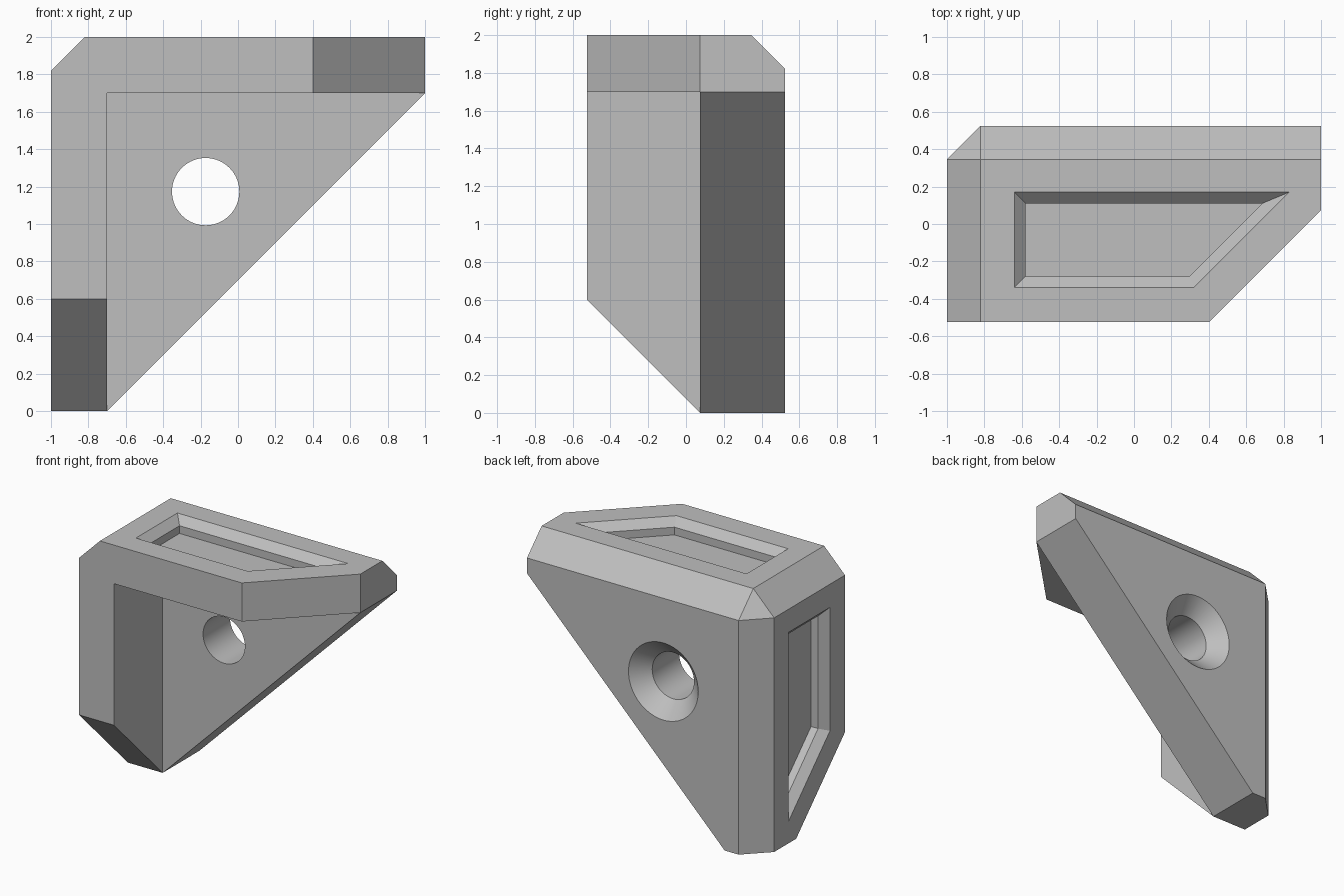
import bpy
import bmesh
from math import cos, sin, pi, radians
from mathutils import Vector

cube = bpy.data.objects.get("Cube")
if cube:
    bpy.data.objects.remove(cube, do_unlink=True)

grey = bpy.data.materials.new("grey plastic")
grey.use_nodes = True
colour = (0.52, 0.52, 0.52, 1)
grey.diffuse_color = colour
grey.node_tree.nodes["Principled BSDF"].inputs["Base Color"].default_value = colour

DEPTH = 0.525      # half depth, front to back
WALL = 0.3         # flange thickness
SHELF = 0.075      # front face of the web
CHAMFER = 0.18


def make_object(name, bm):
    bmesh.ops.recalc_face_normals(bm, faces=bm.faces)
    mesh = bpy.data.meshes.new(name)
    bm.to_mesh(mesh)
    bm.free()
    mesh.materials.append(grey)
    obj = bpy.data.objects.new(name, mesh)
    bpy.context.collection.objects.link(obj)
    return obj


def box(bm, low, high):
    low, high = Vector(low), Vector(high)
    verts = bmesh.ops.create_cube(bm, size=1)["verts"]
    for v in verts:
        v.co = (low + high) / 2 + v.co * (high - low)


def loft(name, rings):
    """Closed solid through rings of equal point count."""
    bm = bmesh.new()
    loops = [[bm.verts.new(p) for p in ring] for ring in rings]
    n = len(loops[0])
    for a, b in zip(loops, loops[1:]):
        for i in range(n):
            j = (i + 1) % n
            bm.faces.new((a[i], a[j], b[j], b[i]))
    bm.faces.new(loops[0])
    bm.faces.new(loops[-1])
    return make_object(name, bm)


def trim(bm, point, normal):
    """Slice off everything on the normal's side and cap the cut."""
    geom = bm.verts[:] + bm.edges[:] + bm.faces[:]
    cut = bmesh.ops.bisect_plane(bm, geom=geom, dist=1e-5, plane_co=point,
                                 plane_no=normal, clear_outer=True)
    edges = [e for e in cut["geom_cut"] if isinstance(e, bmesh.types.BMEdge)]
    bmesh.ops.contextual_create(bm, geom=edges)


def mirrored(p):
    """Swap the top flange with the side flange."""
    return (1 - p[2], p[1], 1 - p[0])


# Outer body: a block with sloped ends and chamfered back and corner edges
bm = bmesh.new()
box(bm, (-1, -DEPTH, 0), (1, DEPTH, 2))
inner = 1 - CHAMFER
back = DEPTH - CHAMFER
trim(bm, (1, 0, 2 - WALL), (1, 0, -1))
trim(bm, (1, SHELF, 2), (1, -1, 0))
trim(bm, (-1, SHELF, 0), (0, -1, -1))
trim(bm, (-inner, 0, 2), (-1, 0, 1))
trim(bm, (0, back, 2), (0, 1, 1))
trim(bm, (-1, back, 0), (-1, 1, 0))
trim(bm, (-inner, back, 2), (-1, 1, 1))
body = make_object("corner_bracket", bm)

# Open space in front of the web, between the flanges
bm = bmesh.new()
box(bm, (-1 + WALL, -1, -1), (2, SHELF, 2 - WALL))
cutters = [make_object("inside_cutter", bm)]


# Stepped recess in each flange: bevelled rim, then straight walls
def recess_ring(inset, z):
    left, right = -0.64 + inset, 0.66 - inset * 2 ** 0.5
    low, high = -0.34 + inset, 0.17 - inset
    return [(left, low, z), (right + low, low, z),
            (right + high, high, z), (left, high, z)]


rings = [recess_ring(0, 2.1), recess_ring(0, 2),
         recess_ring(0.06, 1.94), recess_ring(0.06, 1.88)]
cutters.append(loft("top_recess_cutter", rings))
cutters.append(loft("side_recess_cutter",
                    [[mirrored(p) for p in ring] for ring in rings]))


# Countersunk screw hole through the web
def circle(radius, y, sides=64):
    return [(-0.173 + radius * cos(2 * pi * i / sides), y,
             1.173 + radius * sin(2 * pi * i / sides)) for i in range(sides)]


cutters.append(loft("screw_hole_cutter", [
    circle(0.18, -0.1), circle(0.18, DEPTH - 0.12),
    circle(0.3, DEPTH), circle(0.3, 0.7)]))

# Cut everything out of the body
bpy.ops.object.select_all(action="DESELECT")
bpy.context.view_layer.objects.active = body
body.select_set(True)
for cutter in cutters:
    cut = body.modifiers.new(cutter.name, "BOOLEAN")
    cut.operation = "DIFFERENCE"
    cut.solver = "EXACT"
    cut.object = cutter
    bpy.ops.object.modifier_apply(modifier=cut.name)
    bpy.data.objects.remove(cutter, do_unlink=True)

bpy.ops.object.shade_smooth_by_angle(angle=radians(20))
